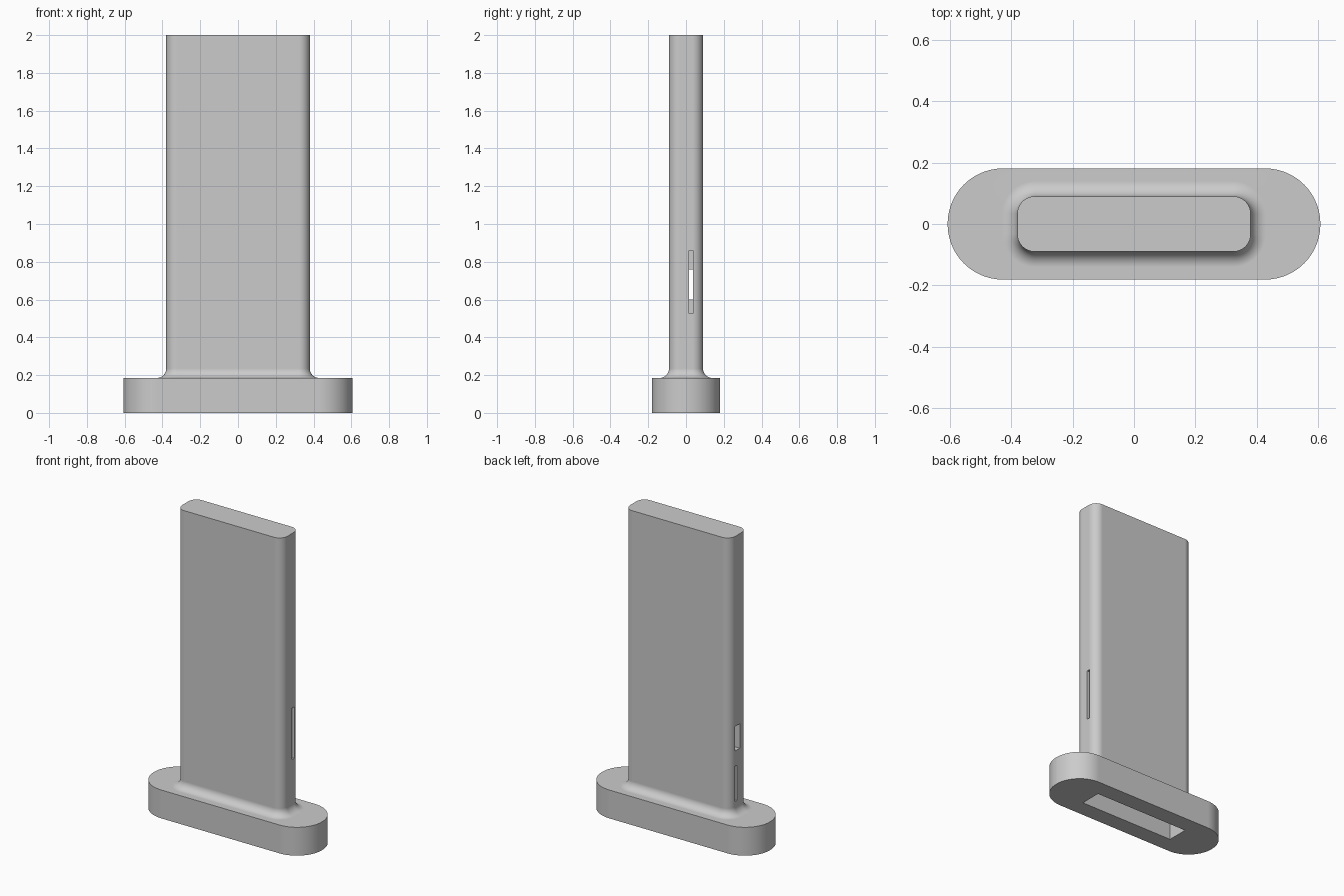
import bpy
import bmesh
from math import pi, sin, cos

default = bpy.data.objects.get("Cube")
if default:
    bpy.data.objects.remove(default)

BASE_X, BASE_Y, BASE_TOP = 0.607, 0.181, 0.185
TOWER_X, TOWER_Y, CORNER = 0.38, 0.09, 0.057
FILLET, HEIGHT = 0.05, 2.0
ARC = 14

grey = bpy.data.materials.new("plain grey")
grey.use_nodes = True
grey.diffuse_color = (0.6, 0.6, 0.6, 1)
grey.node_tree.nodes["Principled BSDF"].inputs["Base Color"].default_value = grey.diffuse_color


def outline(hx, hy, r, z):
    """Rounded rectangle as a list of points, anticlockwise."""
    pts = []
    for q, (sx, sy) in enumerate([(1, 1), (-1, 1), (-1, -1), (1, -1)]):
        for i in range(ARC + 1):
            a = (q + i / ARC) * pi / 2
            pts.append((sx * (hx - r) + r * cos(a), sy * (hy - r) + r * sin(a), z))
    return pts


def loft(name, rings):
    """Closed solid through a stack of equal outlines."""
    bm = bmesh.new()
    loops = [[bm.verts.new(p) for p in ring] for ring in rings]
    for low, high in zip(loops, loops[1:]):
        for i in range(len(low)):
            j = (i + 1) % len(low)
            bm.faces.new((low[i], low[j], high[j], high[i]))
    bm.faces.new(loops[0][::-1])
    bm.faces.new(loops[-1])
    mesh = bpy.data.meshes.new(name)
    bm.to_mesh(mesh)
    bm.free()
    mesh.materials.append(grey)
    obj = bpy.data.objects.new(name, mesh)
    bpy.context.collection.objects.link(obj)
    return obj


def cut_box(target, name, x, y, z):
    """Subtract a box given by its (min, max) ranges."""
    mid = [(lo + hi) / 2 for lo, hi in (x, y, z)]
    bpy.ops.mesh.primitive_cube_add(size=1, location=mid)
    cutter = bpy.context.object
    cutter.name = name
    cutter.scale = [hi - lo for lo, hi in (x, y, z)]
    cutter.hide_render = True
    cutter.data.materials.append(grey)
    mod = target.modifiers.new(name, 'BOOLEAN')
    mod.operation, mod.solver, mod.object = 'DIFFERENCE', 'EXACT', cutter
    bpy.context.view_layer.objects.active = target
    bpy.ops.object.modifier_apply(modifier=name)
    bpy.data.objects.remove(cutter)


# Stadium foot, concave fillet and upright sleeve as one solid
rings = [outline(BASE_X, BASE_Y, BASE_Y - 0.0005, z) for z in (0, BASE_TOP)]
for i in range(11):
    a = i / 10 * pi / 2
    flare = FILLET * (1 - sin(a))
    rings.append(outline(TOWER_X + flare, TOWER_Y + flare, CORNER + flare,
                         BASE_TOP + FILLET * (1 - cos(a))))
rings.append(outline(TOWER_X, TOWER_Y, CORNER, HEIGHT))
body = loft("upright_sleeve_with_foot", rings)

# Pocket open at the bottom, then the slots in the narrow sides
cut_box(body, "pocket", (-0.34, 0.34), (-0.07, 0.07), (-0.1, 1.96))
cut_box(body, "long_slot", (0.3, 0.5), (0.016, 0.038), (0.525, 0.86))
cut_box(body, "wide_slot", (-0.5, -0.3), (-0.012, 0.037), (0.6, 0.76))
cut_box(body, "thin_slot", (-0.5, -0.3), (0.016, 0.038), (0.27, 0.5))

# Smooth rounded faces with crisp edges
bpy.ops.object.select_all(action='DESELECT')
body.select_set(True)
bpy.context.view_layer.objects.active = body
bpy.ops.object.shade_smooth_by_angle(angle=pi / 6)
weighted = body.modifiers.new("even_shading", 'WEIGHTED_NORMAL')
weighted.keep_sharp = True
